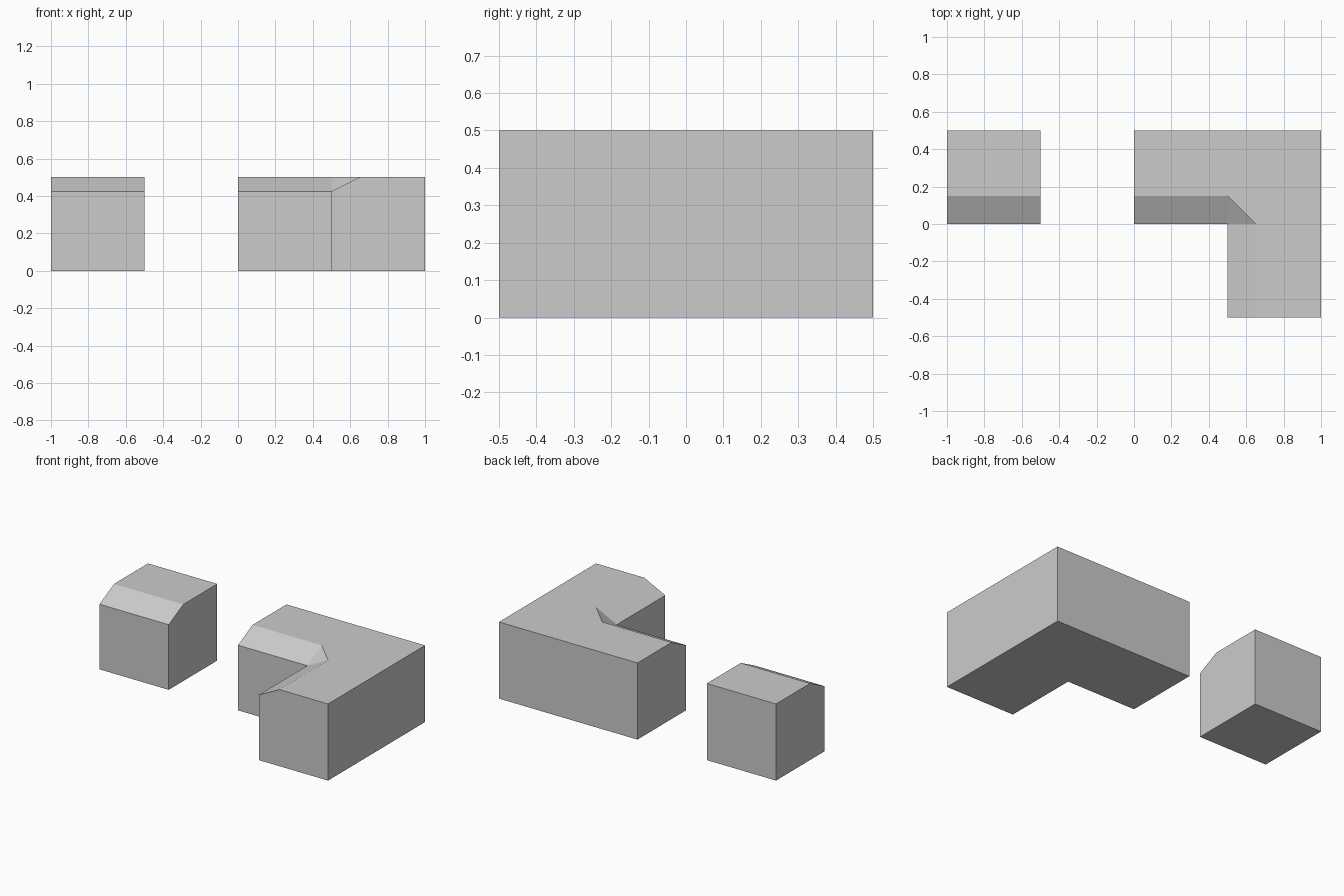
import bpy, bmesh
from mathutils import Vector

if "Cube" in bpy.data.objects:
    bpy.data.objects.remove(bpy.data.objects["Cube"])

SIZE, INSET, DROP = 0.5, 0.15, 0.075   # block size, bevel run and bevel drop


def cut_block(x, normal):
    """Block with its near corner at (x, 0, 0), its top trimmed by a sloped plane."""
    bm = bmesh.new()
    bmesh.ops.create_cube(bm, size=SIZE)
    bmesh.ops.translate(bm, verts=bm.verts, vec=Vector((x, 0, 0)) + Vector((SIZE / 2,) * 3))
    geom = bm.verts[:] + bm.edges[:] + bm.faces[:]
    cut = bmesh.ops.bisect_plane(bm, geom=geom, dist=1e-5, clear_outer=True,
                                 plane_co=(x, 0, SIZE - DROP), plane_no=normal)
    edges = [e for e in cut["geom_cut"] if isinstance(e, bmesh.types.BMEdge)]
    bmesh.ops.contextual_create(bm, geom=edges)
    bmesh.ops.remove_doubles(bm, verts=bm.verts, dist=1e-5)
    return bm


def grow_arms(bm, directions):
    """Extrude the sides facing the given directions into straight arms."""
    bm.normal_update()
    arms = [(f, Vector(d)) for d in directions for f in bm.faces
            if f.normal.dot(Vector(d)) > 0.99]
    for face, d in arms:
        end = bmesh.ops.extrude_discrete_faces(bm, faces=[face])["faces"][0]
        bmesh.ops.translate(bm, verts=end.verts[:], vec=d * SIZE)


def finish(bm, name):
    bmesh.ops.remove_doubles(bm, verts=bm.verts, dist=1e-5)
    bmesh.ops.dissolve_limit(bm, angle_limit=0.01, verts=bm.verts, edges=bm.edges)
    bmesh.ops.recalc_face_normals(bm, faces=bm.faces)
    mesh = bpy.data.meshes.new(name)
    bm.to_mesh(mesh)
    bm.free()
    bpy.context.collection.objects.link(bpy.data.objects.new(name, mesh))


slope = DROP / INSET

# Straight block with a bevelled front edge
finish(cut_block(-1, (0, -slope, 1)), "straight_block")

# Inner corner block: diagonal cut at the corner, then two bevelled arms
corner = cut_block(0.5, (-slope, -slope, 1))
grow_arms(corner, [(-1, 0, 0), (0, -1, 0)])
finish(corner, "corner_block")
